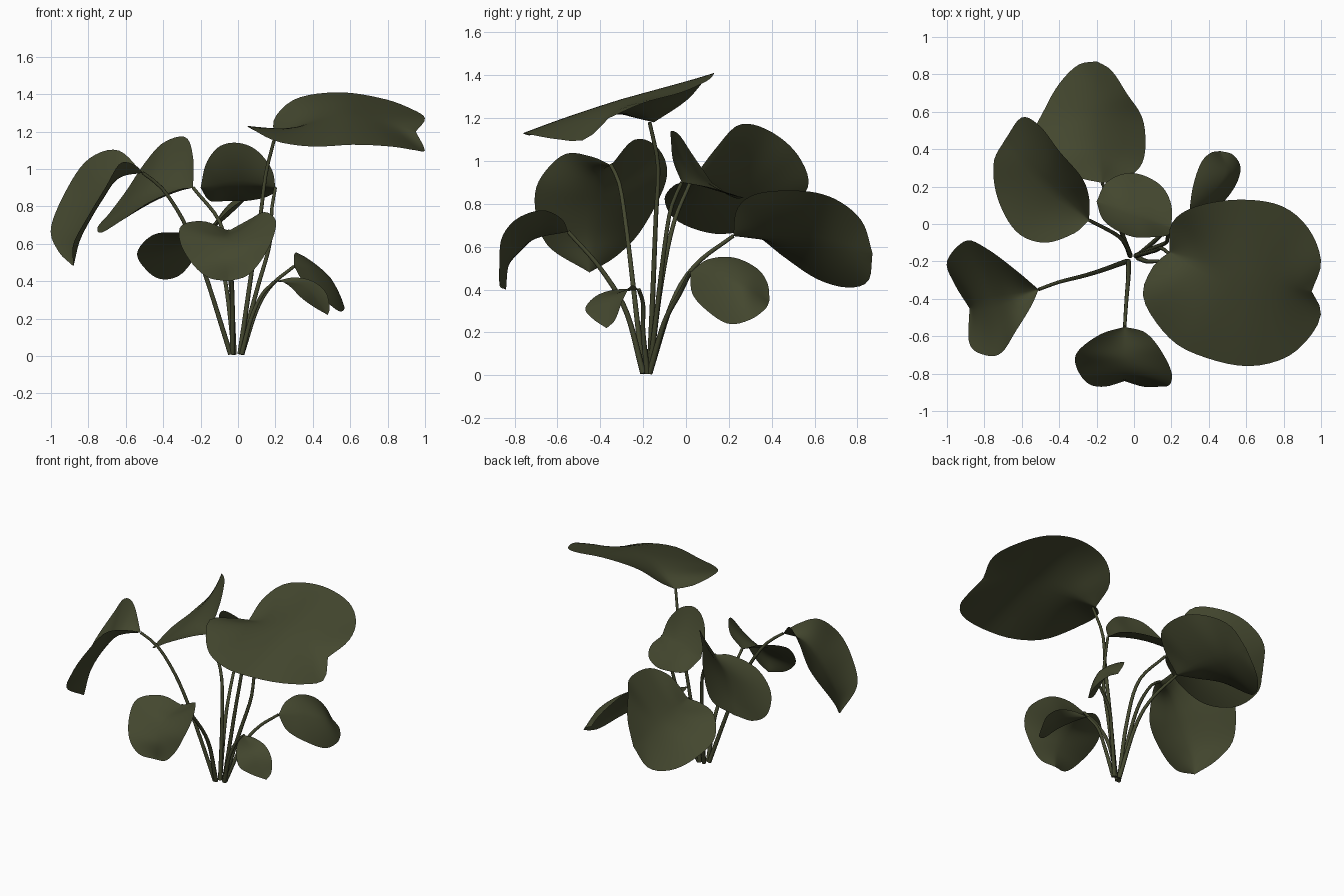
import bpy
from mathutils import Vector

green = bpy.data.materials.new("dark olive green")
green.diffuse_color = (0.057, 0.063, 0.028, 1)


def spline(points, n):
    """Catmull-Rom curve through the points, resampled evenly to n + 1 points."""
    p = [Vector(q) for q in points]
    p = [2 * p[0] - p[1]] + p + [2 * p[-1] - p[-2]]
    fine = []
    for i in range(1, len(p) - 2):
        a, b, c, d = p[i - 1:i + 3]
        for k in range(12):
            t = k / 12
            fine.append(0.5 * (2 * b + (c - a) * t + (2 * a - 5 * b + 4 * c - d) * t * t
                               + (3 * b - a - 3 * c + d) * t ** 3))
    fine.append(p[-2])
    dist = [0.0]
    for a, b in zip(fine, fine[1:]):
        dist.append(dist[-1] + (b - a).length)
    out, j = [], 0
    for k in range(n + 1):
        s = dist[-1] * k / n
        while j < len(fine) - 2 and dist[j + 1] < s:
            j += 1
        f = (s - dist[j]) / max(dist[j + 1] - dist[j], 1e-6)
        out.append(fine[j].lerp(fine[j + 1], min(f, 1)))
    return out


def leaf(name, mid, left, right, rows=30, half=9):
    """Curved blade: midrib from base to tip, bowed out to the two edges."""
    M = spline(mid, rows)
    L = spline([mid[0]] + left + [mid[-1]], rows)
    R = spline([mid[0]] + right + [mid[-1]], rows)
    verts, faces, w = [], [], 2 * half + 1
    for m, l, r in zip(M, L, R):
        for k in range(-half, half + 1):
            u = k / half
            bow = 0.75 * u * u + 0.25 * abs(u)
            verts.append(m + (r - l) * (u / 2) + ((r + l) / 2 - m) * bow)
    for i in range(rows):
        for k in range(w - 1):
            a = i * w + k
            faces.append((a, a + 1, a + w + 1, a + w))
    me = bpy.data.meshes.new(name)
    me.from_pydata(verts, [], faces)
    me.validate()
    me.materials.append(green)
    me.shade_smooth()
    bpy.context.collection.objects.link(bpy.data.objects.new(name, me))


def stem(name, points):
    """Tapered round stalk."""
    cu = bpy.data.curves.new(name, 'CURVE')
    cu.dimensions = '3D'
    cu.bevel_depth = 0.01
    cu.bevel_resolution = 2
    cu.use_fill_caps = True
    pts = spline(points, 16)
    s = cu.splines.new('POLY')
    s.points.add(len(pts) - 1)
    for i, q in enumerate(pts):
        s.points[i].co = (*q, 1)
        s.points[i].radius = 1.4 - 0.5 * i / 16
    s.use_smooth = True
    cu.materials.append(green)
    bpy.context.collection.objects.link(bpy.data.objects.new(name, cu))


# Large right leaf
leaf("large_right_leaf",
     [(.19, -.15, 1.18), (.57, -.29, 1.29), (.95, -.36, 1.2)],
     [(.2, 0, 1.28), (.32, .09, 1.38), (.55, .13, 1.41), (.78, .1, 1.375), (.93, -.02, 1.32), (1, -.2, 1.27)],
     [(.1, -.23, 1.2), (.05, -.4, 1.23), (.2, -.62, 1.15), (.4, -.72, 1.12), (.62, -.76, 1.13),
      (.82, -.71, 1.12), (.95, -.59, 1.1), (1, -.47, 1.1)])
stem("large_right_stem", [(.01, -.17, .01), (.08, -.15, .5), (.12, -.14, .75), (.15, -.13, .98), (.2, -.17, 1.18)])

# Back leaf
leaf("back_leaf",
     [(-.17, .22, .65), (-.22, .55, .63), (-.2, .87, .57)],
     [(-.3, .25, .66), (-.45, .33, .65), (-.54, .46, .55), (-.48, .61, .45), (-.4, .75, .41), (-.3, .85, .44)],
     [(-.05, .24, .78), (.05, .34, .85), (.05, .55, .86), (-.04, .7, .82), (-.12, .82, .72)])
stem("back_stem", [(-.02, -.17, .01), (-.06, -.06, .35), (-.1, .05, .52), (-.17, .22, .65)])

# Small centre leaf
leaf("centre_leaf",
     [(.2, -.02, .9), (.02, .05, .92), (-.2, .12, .9)],
     [(.18, -.06, 1.0), (.1, -.07, 1.1), (0, -.07, 1.14), (-.1, -.03, 1.12), (-.17, .03, 1.03)],
     [(.2, .1, .88), (.15, .2, .85), (.05, .26, .83), (-.05, .27, .83), (-.15, .22, .83)])
stem("centre_stem", [(.01, -.17, .01), (.1, -.13, .35), (.17, -.1, .6), (.18, -.07, .78), (.2, -.02, .9)])

# Back left leaf
leaf("back_left_leaf",
     [(-.24, .02, .9), (-.48, .22, .87), (-.69, .45, .76)],
     [(-.32, -.05, .89), (-.48, -.1, .82), (-.63, -.04, .72), (-.73, .14, .66), (-.75, .33, .69)],
     [(-.24, .14, 1.06), (-.28, .25, 1.17), (-.4, .39, 1.14), (-.5, .52, 1.03), (-.6, .57, .88)])
stem("back_left_stem", [(-.02, -.17, .01), (-.04, -.12, .4), (-.09, -.06, .7), (-.24, .02, .9)])

# Left leaf
leaf("left_leaf",
     [(-.51, -.35, .98), (-.64, -.39, .95), (-.75, -.42, .82), (-.84, -.44, .65), (-.88, -.45, .48)],
     [(-.55, -.44, 1.02), (-.63, -.57, 1.03), (-.71, -.69, .9), (-.8, -.7, .75), (-.88, -.64, .6)],
     [(-.64, -.24, 1.1), (-.79, -.13, 1.06), (-.9, -.09, .92), (-1, -.2, .69), (-.96, -.32, .56)])
stem("left_stem", [(-.04, -.2, .01), (-.18, -.25, .45), (-.28, -.28, .7), (-.4, -.31, .89), (-.51, -.35, .98)])

# Front leaf
leaf("front_leaf",
     [(-.05, -.55, .67), (-.05, -.72, .63), (-.05, -.82, .53), (-.05, -.84, .4)],
     [(-.18, -.59, .72), (-.3, -.68, .7), (-.31, -.76, .61), (-.25, -.85, .5), (-.16, -.87, .42)],
     [(.06, -.58, .73), (.14, -.67, .77), (.2, -.79, .73), (.19, -.86, .64), (.13, -.87, .52), (.05, -.87, .43)])
stem("front_stem", [(-.03, -.2, .01), (-.03, -.28, .3), (-.04, -.4, .5), (-.05, -.55, .67)])

# Small back right leaf
leaf("small_back_right_leaf",
     [(.3, .02, .48), (.41, .14, .47), (.5, .27, .41), (.46, .39, .35)],
     [(.3, .1, .54), (.32, .22, .55), (.36, .33, .5), (.41, .38, .43)],
     [(.36, .03, .38), (.46, .1, .3), (.54, .2, .24), (.57, .3, .26), (.53, .37, .31)])
stem("small_back_right_stem", [(.02, -.17, .01), (.1, -.1, .25), (.18, -.03, .38), (.3, .02, .48)])

# Small front right leaf
leaf("small_front_right_leaf",
     [(.2, -.22, .4), (.36, -.34, .37), (.48, -.37, .22)],
     [(.23, -.33, .4), (.28, -.42, .37), (.34, -.47, .31), (.41, -.43, .26)],
     [(.3, -.25, .42), (.4, -.27, .4), (.47, -.3, .34), (.49, -.33, .26)])
stem("small_front_right_stem", [(.02, -.18, .01), (.07, -.2, .2), (.13, -.2, .33), (.2, -.22, .4)])
